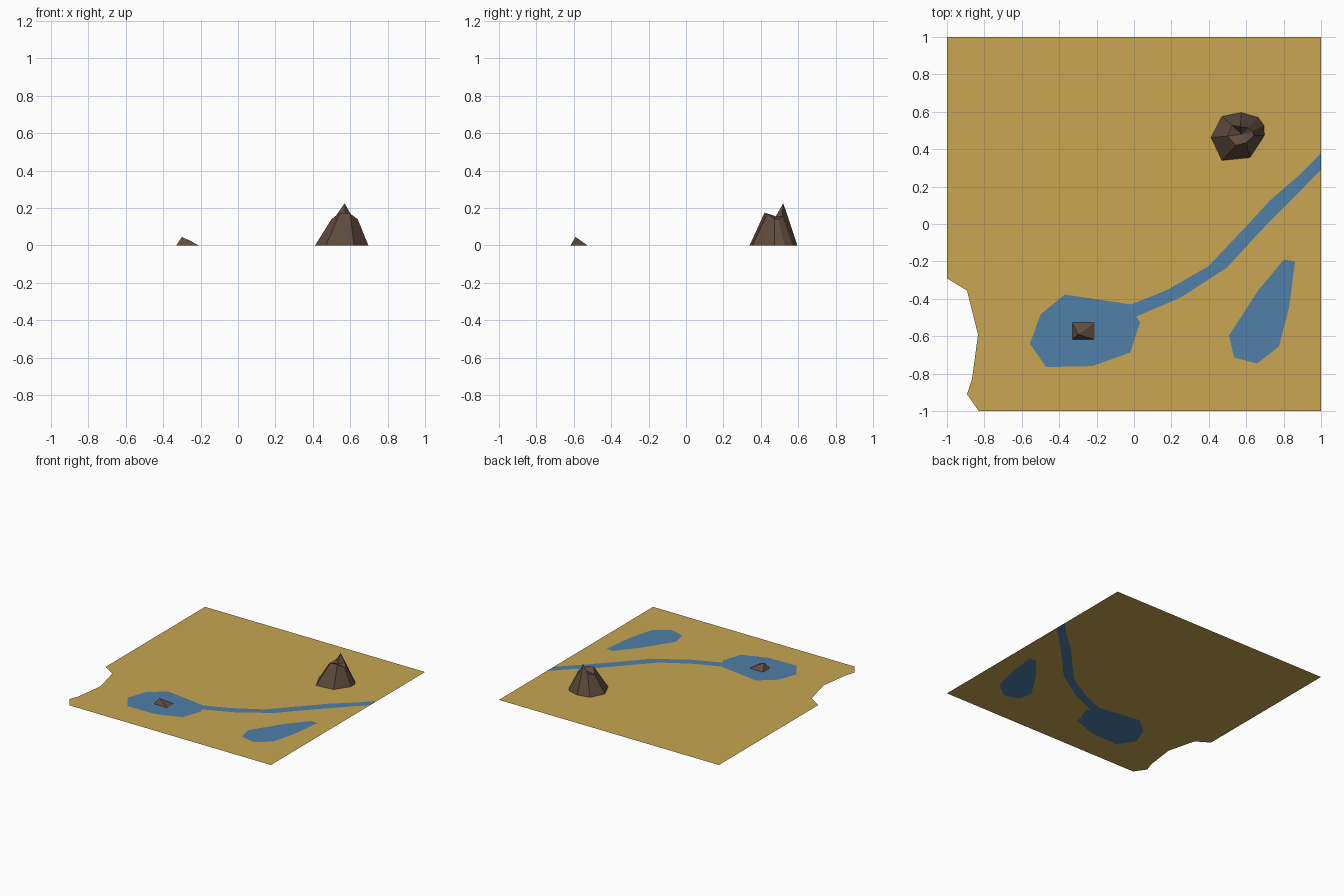
import bpy
from mathutils import Vector
from mathutils.geometry import delaunay_2d_cdt

if "Cube" in bpy.data.objects:
    bpy.data.objects.remove(bpy.data.objects["Cube"])


def material(name, rgb):
    lin = [((c / 255 + 0.055) / 1.055) ** 2.4 for c in rgb]
    m = bpy.data.materials.new(name)
    m.diffuse_color = (*lin, 1)
    m.use_nodes = True
    m.node_tree.nodes["Principled BSDF"].inputs["Base Color"].default_value = m.diffuse_color
    return m


def add_mesh(name, verts, faces, mats):
    me = bpy.data.meshes.new(name)
    me.from_pydata(verts, [], faces)
    for m in mats:
        me.materials.append(m)
    ob = bpy.data.objects.new(name, me)
    bpy.context.collection.objects.link(ob)
    return ob


sand = material("sand", (200, 166, 82))
water = material("water", (80, 127, 168))
rock = material("brown rock", (96, 76, 62))

# Flat sheet of land with water cut into the same plane
land = [(-1, 1), (-1, -.29), (-.893, -.356), (-.834, -.59), (-.866, -.83),
        (-.893, -.91), (-.83, -1), (1, -1), (1, .29), (1, .38), (1, 1)]
lake_and_river = [(-.37, -.377), (-.50, -.484), (-.556, -.64), (-.47, -.765),
                  (-.225, -.76), (-.02, -.687), (.032, -.527), (.012, -.495),
                  (.25, -.393), (.497, -.233), (.674, -.04), (1, .29),
                  (1, .38), (.888, .265), (.727, .126), (.604, -.008),
                  (.396, -.227), (.17, -.356), (-.016, -.43)]
pond = [(.802, -.19), (.663, -.356), (.508, -.596), (.535, -.714),
        (.658, -.746), (.775, -.655), (.829, -.447), (.861, -.2)]
points, loops = [], []
for poly in (land, lake_and_river, pond):
    loops.append(list(range(len(points), len(points) + len(poly))))
    points += [Vector(p) for p in poly]
vs, _, fs, _, _, origin = delaunay_2d_cdt(points, [], loops, 1, 1e-5)
ground = add_mesh("ground_with_water", [(v.x, v.y, 0) for v in vs], fs, [sand, water])
for p, src in zip(ground.data.polygons, origin):
    p.material_index = 1 if (1 in src or 2 in src) else 0

# Mountain: base ring, uneven rim and a shallow crater
base = [(.412, .463), (.47, .34), (.62, .355), (.697, .473),
        (.695, .527), (.663, .57), (.572, .596), (.47, .575)]
rim = [(.50, .47, .14), (.545, .42, .175), (.60, .435, .17), (.64, .473, .14),
       (.635, .495, .14), (.61, .515, .155), (.57, .52, .225), (.525, .527, .16)]
n = len(base)
verts = [(x, y, 0) for x, y in base] + rim + [(.575, .48, .155)]
faces = []
for i in range(n):
    j = (i + 1) % n
    faces += [(i, j, n + j, n + i), (n + i, n + j, 2 * n)]
add_mesh("mountain", verts, faces, [rock])

# Small island rock in the lake: rectangular base with a sloping ridge
add_mesh("island_rock",
         [(-.33, -.618, 0), (-.21, -.618, 0), (-.21, -.527, 0), (-.33, -.527, 0),
          (-.30, -.59, .045), (-.255, -.565, .024)],
         [(0, 1, 4), (1, 5, 4), (1, 2, 5), (2, 3, 4), (2, 4, 5), (3, 0, 4)], [rock])
